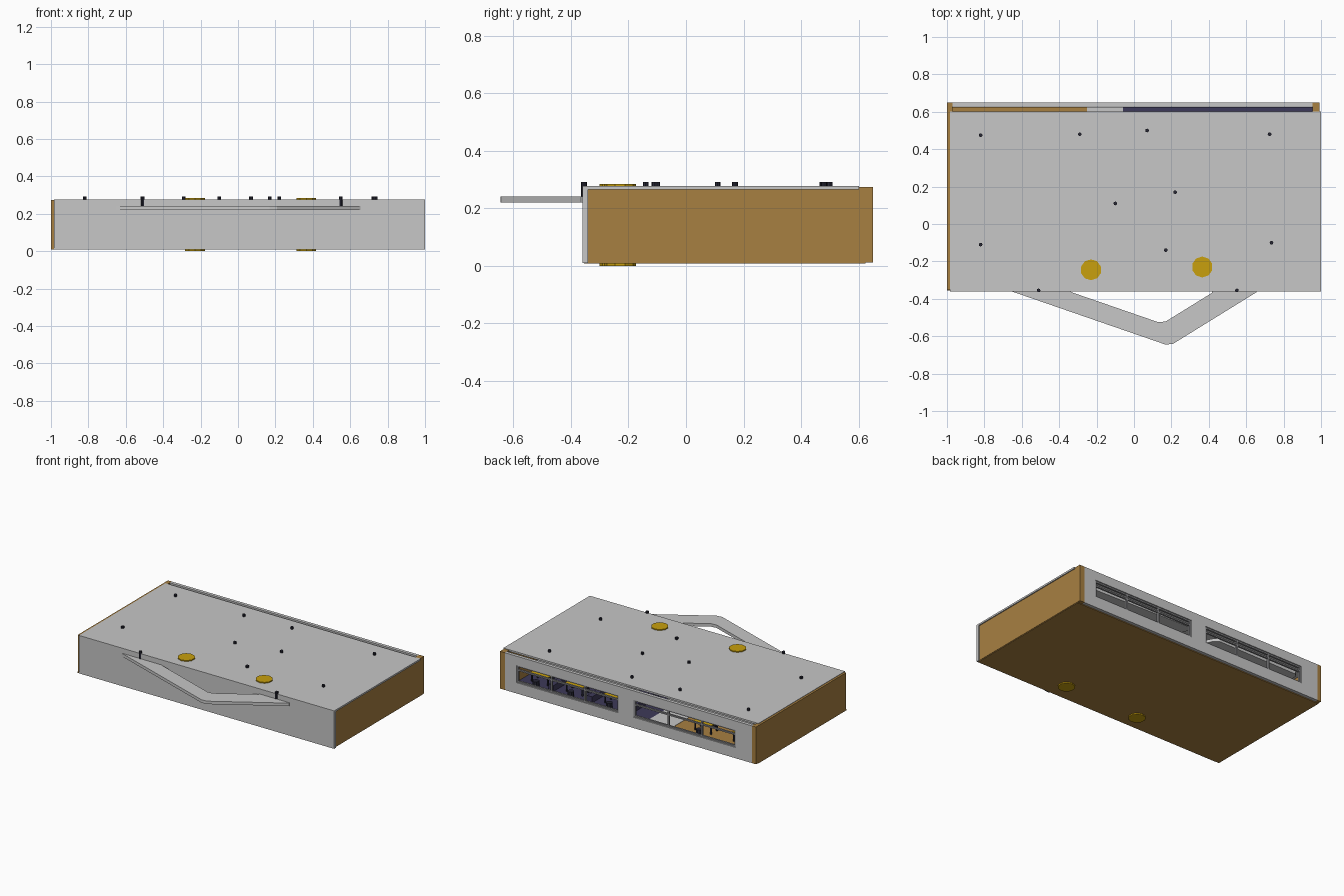
import bpy, bmesh, math
from mathutils import Vector

if "Cube" in bpy.data.objects:
    bpy.data.objects.remove(bpy.data.objects["Cube"])


def mat(name, r, g, b):
    m = bpy.data.materials.new(name)
    m.diffuse_color = (r, g, b, 1)
    m.use_nodes = True
    m.node_tree.nodes["Principled BSDF"].inputs["Base Color"].default_value = m.diffuse_color
    return m


GREY = mat("plaster_grey", .57, .57, .57)
FRAME = mat("frame_grey", .27, .27, .28)
WOOD = mat("wood_brown", .39, .215, .053)
GOLD = mat("gold", .58, .35, .004)
BLACK = mat("dark_metal", .02, .02, .035)
NAVY = mat("navy_carpet", .048, .042, .10)


def finish(name, bm, m):
    bmesh.ops.recalc_face_normals(bm, faces=bm.faces)
    me = bpy.data.meshes.new(name)
    bm.to_mesh(me)
    bm.free()
    me.materials.append(m)
    ob = bpy.data.objects.new(name, me)
    bpy.context.collection.objects.link(ob)
    return ob


def add_box(bm, x0, x1, y0, y1, z0, z1):
    vs = bmesh.ops.create_cube(bm, size=1)["verts"]
    for v in vs:
        v.co = ((x0 + x1) / 2 + v.co.x * (x1 - x0),
                (y0 + y1) / 2 + v.co.y * (y1 - y0),
                (z0 + z1) / 2 + v.co.z * (z1 - z0))


def box(name, m, *dims):
    bm = bmesh.new()
    add_box(bm, *dims)
    return finish(name, bm, m)


def cylinder(name, m, x, y, r, z0, z1, sides):
    bm = bmesh.new()
    bmesh.ops.create_cone(bm, cap_ends=True, segments=sides, radius1=r, radius2=r, depth=z1 - z0)
    bmesh.ops.translate(bm, verts=bm.verts, vec=(x, y, (z0 + z1) / 2))
    return finish(name, bm, m)


# Shell: floor, roof, front and side walls
box("floor", WOOD, -1, .99, -.355, .625, .008, .016)
box("roof", GREY, -.985, 1, -.36, .602, .265, .277)
box("front_wall", GREY, -.985, 1, -.36, -.34, .01, .276)
box("left_wall", WOOD, -1, -.97, -.35, .65, .012, .274)
box("right_wall", WOOD, .955, .993, -.34, .65, .012, .274)

# Floor coverings
box("grey_walkway", GREY, -.25, -.06, -.34, .625, .015, .018)
box("navy_carpet", NAVY, -.06, .955, -.34, .625, .015, .018)

# Back wall with two window openings
WINDOWS = [(-.84, -.045), (.07, .865)]
ZB, ZT = .088, .21
xs = [-.97, WINDOWS[0][0], WINDOWS[0][1], WINDOWS[1][0], WINDOWS[1][1], .955]
zs = [.012, ZB, ZT, .274]
bm = bmesh.new()
for i in range(5):
    for j in range(3):
        if j == 1 and i in (1, 3):
            continue
        bm.faces.new([bm.verts.new((xs[i + a], .65, zs[j + b]))
                      for a, b in ((0, 0), (1, 0), (1, 1), (0, 1))])
bmesh.ops.remove_doubles(bm, verts=bm.verts, dist=1e-5)
ext = bmesh.ops.extrude_face_region(bm, geom=bm.faces[:], use_keep_orig=True)
for g in ext["geom"]:
    if isinstance(g, bmesh.types.BMVert):
        g.co.y = .627
finish("back_wall", bm, GREY)

# Window frames with mullions and a transom
for n, (a, b) in enumerate(WINDOWS):
    bm = bmesh.new()
    t = .006
    for k in range(4):
        x = a + t + (b - a - 2 * t) * k / 3
        add_box(bm, x - t, x + t, .63, .645, ZB, ZT)
    for z in (ZB + t, ZT - .035, ZT - t):
        add_box(bm, a, b, .631, .644, z - .005, z + .005)
    finish(f"window_frame_{n + 1}", bm, FRAME)

# Gold columns through floor and roof
for n, (x, y) in enumerate([(-.23, -.245), (.365, -.23)]):
    cylinder(f"column_{n + 1}", GOLD, x, y, .056, 0, .284, 10)


# Suspended four-sided ceiling rings with blunted corners
def blunt(pts, d):
    out = []
    for i, p in enumerate(pts):
        for q in (pts[i - 1], pts[(i + 1) % len(pts)]):
            out.append(p + (q - p).normalized() * d)
    return out


def ring(name, corners):
    pts = [Vector(c) for c in corners]
    c = sum(pts, Vector((0, 0))) / len(pts)
    loops = [blunt([c + (p - c) * s for p in pts], .022) for s in (1.27, .75)]
    bm = bmesh.new()
    grid = [[bm.verts.new((p.x, p.y, z)) for p in lp]
            for lp, z in ((loops[0], .22), (loops[0], .241), (loops[1], .241), (loops[1], .22))]
    n = len(grid[0])
    for k in range(4):
        r, s = grid[k], grid[(k + 1) % 4]
        for i in range(n):
            j = (i + 1) % n
            bm.faces.new((r[i], r[j], s[j], s[i]))
    finish(name, bm, GREY)


RINGS = [
    [(-.51, -.355), (.17, -.59), (.55, -.355), (.17, -.14)],
    [(-.82, -.11), (-.10, .11), (-.29, .48), (-.82, .475)],
    [(.22, .17), (.735, -.10), (.725, .48), (.07, .50)],
]
rod = 0
for n, corners in enumerate(RINGS):
    ring(f"ceiling_ring_{n + 1}", corners)
    for x, y in corners:
        if y < -.5:
            continue
        rod += 1
        cylinder(f"hanging_rod_{rod}", BLACK, x, y, .010, .235, .292, 8)


# Tables with legs and stools seen through the windows
def table(n, x, y):
    box(f"table_top_{n}", GOLD, x - .07, x + .07, y - .04, y + .04, .075, .082)
    bm = bmesh.new()
    for sx in (-1, 1):
        for sy in (-1, 1):
            cx, cy = x + sx * .062, y + sy * .032
            add_box(bm, cx - .004, cx + .004, cy - .004, cy + .004, .016, .076)
    finish(f"table_legs_{n}", bm, BLACK)
    for k, sy in enumerate((-1, 1)):
        cylinder(f"stool_{n}_{k + 1}", BLACK, x, y + sy * .075, .022, .016, .055, 8)


n = 0
for x in (-.75, -.45, .25, .55, .82):
    for y in (.12, .42):
        n += 1
        table(n, x, y)

# Navy benches
for k, x in enumerate((.1, .4, .7)):
    box(f"bench_{k + 1}", NAVY, x - .02, x + .02, .1, .5, .016, .06)
